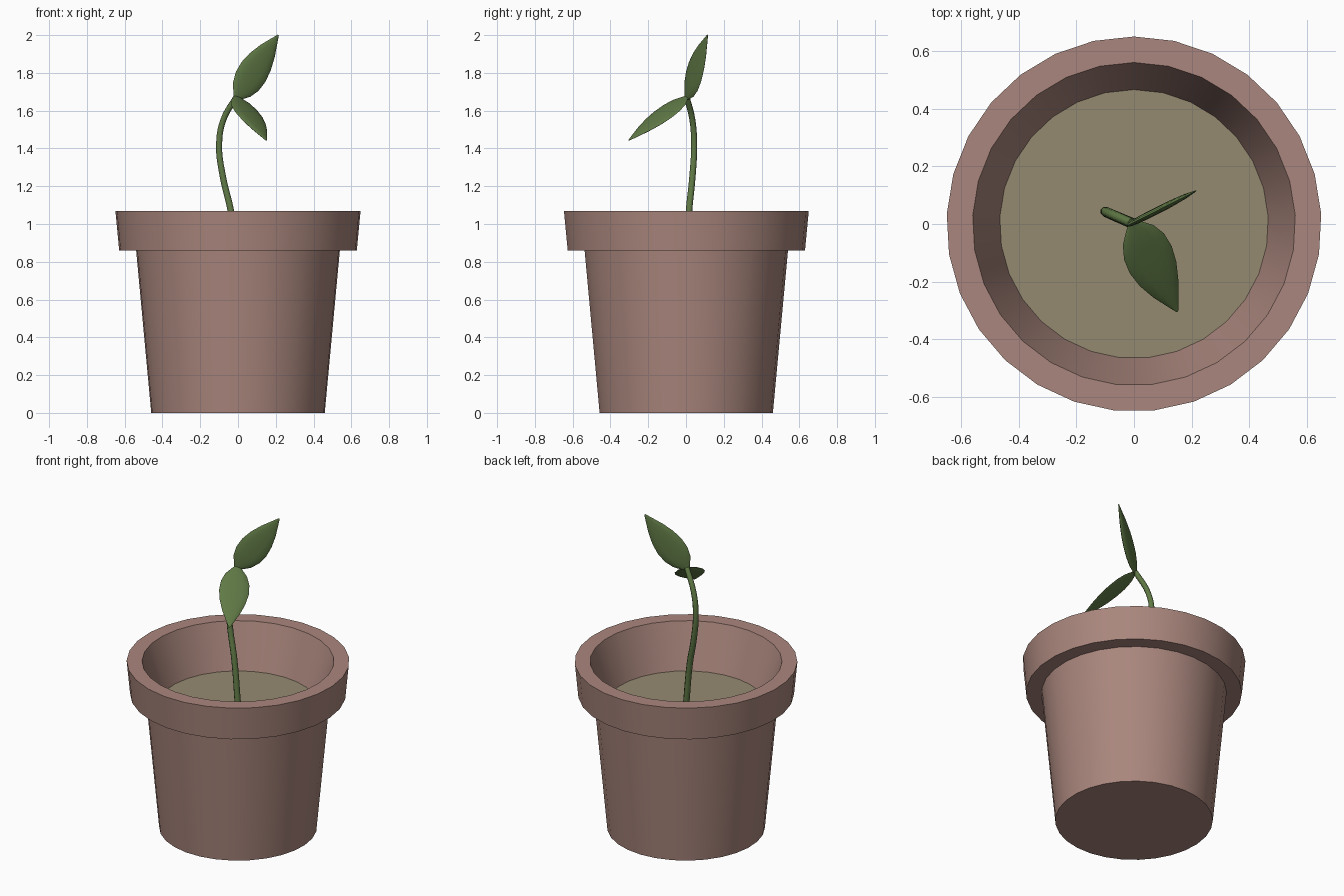
import bpy, bmesh, math
from mathutils import Vector

if "Cube" in bpy.data.objects:
    bpy.data.objects.remove(bpy.data.objects["Cube"])

SIDES = 29


def material(name, rgb):
    m = bpy.data.materials.new(name)
    m.diffuse_color = (*rgb, 1)
    m.use_nodes = True
    m.node_tree.nodes["Principled BSDF"].inputs["Base Color"].default_value = m.diffuse_color
    return m


CLAY = material("clay", (0.40, 0.24, 0.205))
SOIL = material("soil_brown", (0.30, 0.255, 0.165))
GREEN = material("plant_green", (0.115, 0.19, 0.06))


def loft(name, rings, mat, angle=40, cap_start=True, cap_end=True):
    """Skin a list of equal-length point rings."""
    bm = bmesh.new()
    loops = [[bm.verts.new(p) for p in ring] for ring in rings]
    n = len(loops[0])
    for a, b in zip(loops, loops[1:]):
        for i in range(n):
            j = (i + 1) % n
            bm.faces.new((a[i], a[j], b[j], b[i]))
    if cap_start:
        bm.faces.new(loops[0][::-1])
    if cap_end:
        bm.faces.new(loops[-1])
    bmesh.ops.recalc_face_normals(bm, faces=bm.faces)
    me = bpy.data.meshes.new(name)
    bm.to_mesh(me)
    bm.free()
    ob = bpy.data.objects.new(name, me)
    bpy.context.collection.objects.link(ob)
    me.materials.append(mat)
    bpy.ops.object.select_all(action='DESELECT')
    ob.select_set(True)
    bpy.context.view_layer.objects.active = ob
    bpy.ops.object.shade_smooth_by_angle(angle=math.radians(angle))
    return ob


def ring(center, u, v, ru, rv, n):
    return [center + u * ru * math.cos(a) + v * rv * math.sin(a)
            for a in (math.pi / 2 + 2 * math.pi * i / n for i in range(n))]


X, Y = Vector((1, 0, 0)), Vector((0, 1, 0))


def level(r, z):
    return ring(Vector((0, 0, z)), X, Y, r, r, SIDES)


# Pot: outer wall, overhanging rim, inner wall and floor under the soil
profile = [(0.46, 0), (0.54, 0.86), (0.63, 0.86), (0.65, 1.07),
           (0.56, 1.07), (0.465, 0.785)]
loft("pot", [level(r, z) for r, z in profile], CLAY)

# Soil disc
loft("soil", [level(0.466, 0.785), level(0.466, 0.79)], SOIL)

# Stem: bent tapered tube
curve = bpy.data.curves.new("stem_path", 'CURVE')
curve.dimensions = '3D'
curve.bevel_depth = 0.019
curve.bevel_resolution = 2
curve.resolution_u = 5
curve.use_fill_caps = True
path = [(0, 0, 0.78), (-0.038, 0.016, 1.07), (-0.08, 0.034, 1.25),
        (-0.1, 0.043, 1.42), (-0.078, 0.034, 1.55), (-0.008, 0.003, 1.675)]
spline = curve.splines.new('BEZIER')
spline.bezier_points.add(len(path) - 1)
for i, (bp, co) in enumerate(zip(spline.bezier_points, path)):
    bp.co = co
    bp.handle_left_type = bp.handle_right_type = 'AUTO'
    bp.radius = 1 - 0.03 * i
stem = bpy.data.objects.new("stem", curve)
bpy.context.collection.objects.link(stem)
curve.materials.append(GREEN)


# Leaves: thin lens-shaped blades (position along leaf, half width)
BLADE = [(0, 0.016), (0.05, 0.034), (0.14, 0.064), (0.27, 0.084),
         (0.42, 0.088), (0.58, 0.077), (0.75, 0.053), (0.9, 0.024), (1, 0.004)]


def leaf(name, base, tip, width_dir):
    base, tip = Vector(base), Vector(tip)
    axis = (tip - base).normalized()
    w = Vector(width_dir)
    w = (w - axis * w.dot(axis)).normalized()
    t = axis.cross(w)
    rings = [ring(base.lerp(tip, s), w, t, h, 0.002 + 0.010 * min(1, h / 0.07), 12)
             for s, h in BLADE]
    return loft(name, rings, GREEN, 60)


leaf("upper_leaf", (-0.012, 0.0, 1.665), (0.213, 0.114, 2.0), (-0.706, -0.36, 0.608))
leaf("lower_leaf", (-0.008, 0.005, 1.675), (0.15, -0.303, 1.443), (-0.82, -0.57, 0.15))
